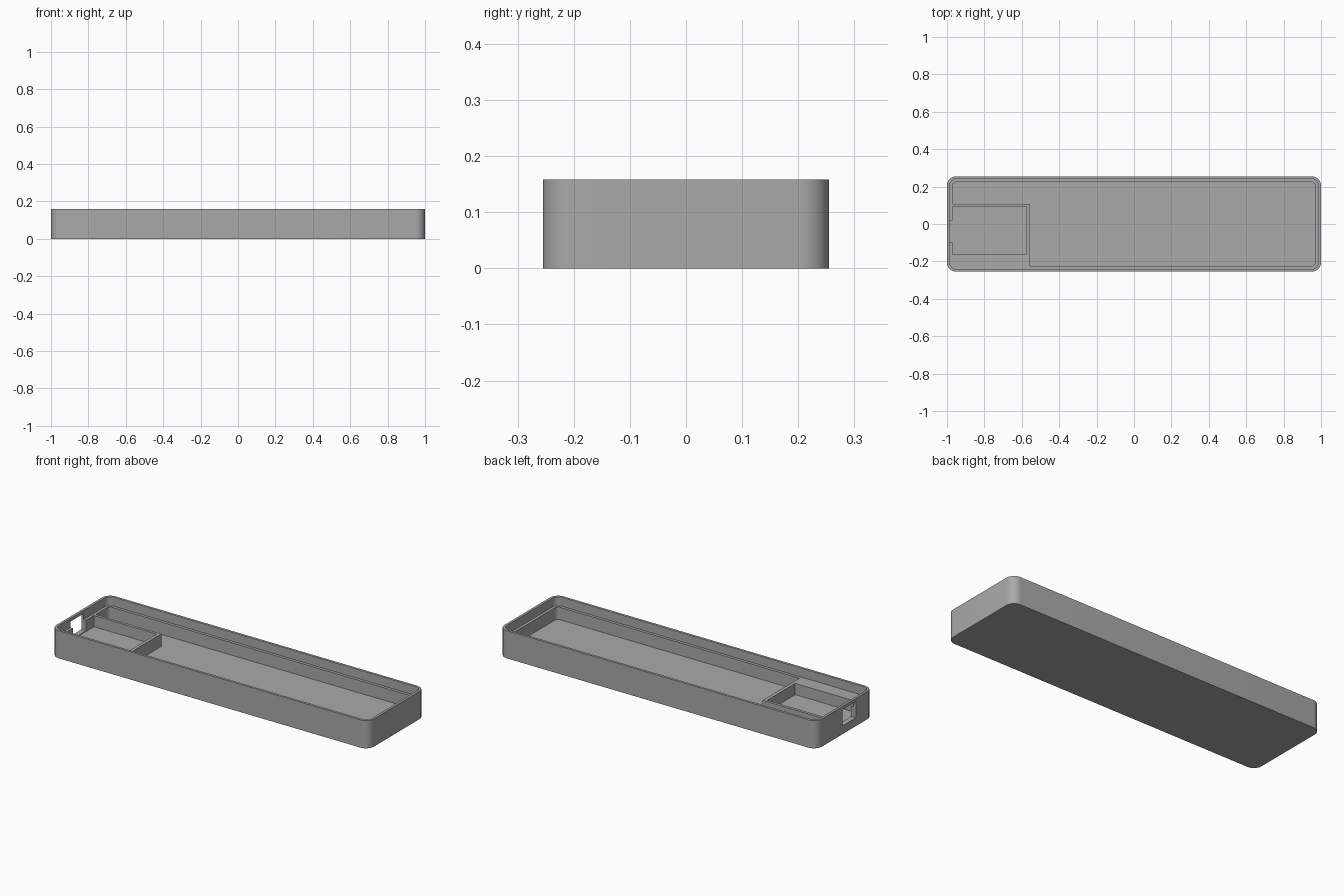
import bpy, bmesh, math

cube = bpy.data.objects.get("Cube")
if cube:
    bpy.data.objects.remove(cube, do_unlink=True)

grey = bpy.data.materials.new("plain grey")
grey.use_nodes = True
colour = (0.4, 0.4, 0.4, 1)
grey.diffuse_color = colour
grey.node_tree.nodes["Principled BSDF"].inputs["Base Color"].default_value = colour

HALF_X, HALF_Y, HEIGHT = 1.0, 0.255, 0.158
LEDGE, FLOOR, RADIUS = 0.107, 0.036, 0.05


def add_object(name, bm):
    bmesh.ops.recalc_face_normals(bm, faces=bm.faces)
    mesh = bpy.data.meshes.new(name)
    bm.to_mesh(mesh)
    bm.free()
    mesh.materials.append(grey)
    obj = bpy.data.objects.new(name, mesh)
    bpy.context.collection.objects.link(obj)
    return obj


def box(name, x0, x1, y0, y1, z0, z1):
    bm = bmesh.new()
    bmesh.ops.create_cube(bm, size=1)
    for v in bm.verts:
        v.co.x = x1 if v.co.x > 0 else x0
        v.co.y = y1 if v.co.y > 0 else y0
        v.co.z = z1 if v.co.z > 0 else z0
    return add_object(name, bm)


def rounded_ring(bm, inset, z, steps=10):
    """Rounded rectangle loop, inset from the outer outline."""
    radius = RADIUS - inset
    cx, cy = HALF_X - RADIUS, HALF_Y - RADIUS
    ring = []
    for i, (sx, sy) in enumerate(((1, 1), (-1, 1), (-1, -1), (1, -1))):
        for s in range(steps + 1):
            a = math.pi / 2 * (i + s / steps)
            ring.append(bm.verts.new((sx * cx + radius * math.cos(a),
                                      sy * cy + radius * math.sin(a), z)))
    return ring


# Tray shell: outer wall, thin lip, ledge, inner wall and floor
bm = bmesh.new()
profile = ((0, 0), (0, HEIGHT), (0.014, HEIGHT), (0.014, LEDGE),
           (0.03, LEDGE), (0.03, FLOOR))
rings = [rounded_ring(bm, inset, z) for inset, z in profile]
for a, b in zip(rings, rings[1:]):
    for i in range(len(a)):
        j = (i + 1) % len(a)
        bm.faces.new((a[i], a[j], b[j], b[i]))
bm.faces.new(rings[0])
bm.faces.new(rings[-1])
tray = add_object("tray", bm)

# Port opening through the end wall
cutter = box("port_cutter", -1.1, -0.95, -0.1, 0.02, 0.047, 0.14)
cutter.hide_render = True
cutter.hide_viewport = True
cut = tray.modifiers.new("port", "BOOLEAN")
cut.operation = "DIFFERENCE"
cut.solver = "EXACT"
cut.object = cutter

bpy.context.view_layer.objects.active = tray
tray.select_set(True)
bpy.ops.object.shade_smooth_by_angle(angle=math.radians(30))

# Compartment at the port end
box("compartment_back_wall", -0.972, -0.557, 0.09, 0.106, 0.03, LEDGE)
box("compartment_front_wall", -0.972, -0.557, -0.226, -0.16, 0.03, LEDGE)
box("compartment_cross_wall", -0.576, -0.557, -0.16, 0.09, 0.03, LEDGE)
box("compartment_floor", -0.972, -0.576, -0.16, 0.09, 0.03, 0.043)
